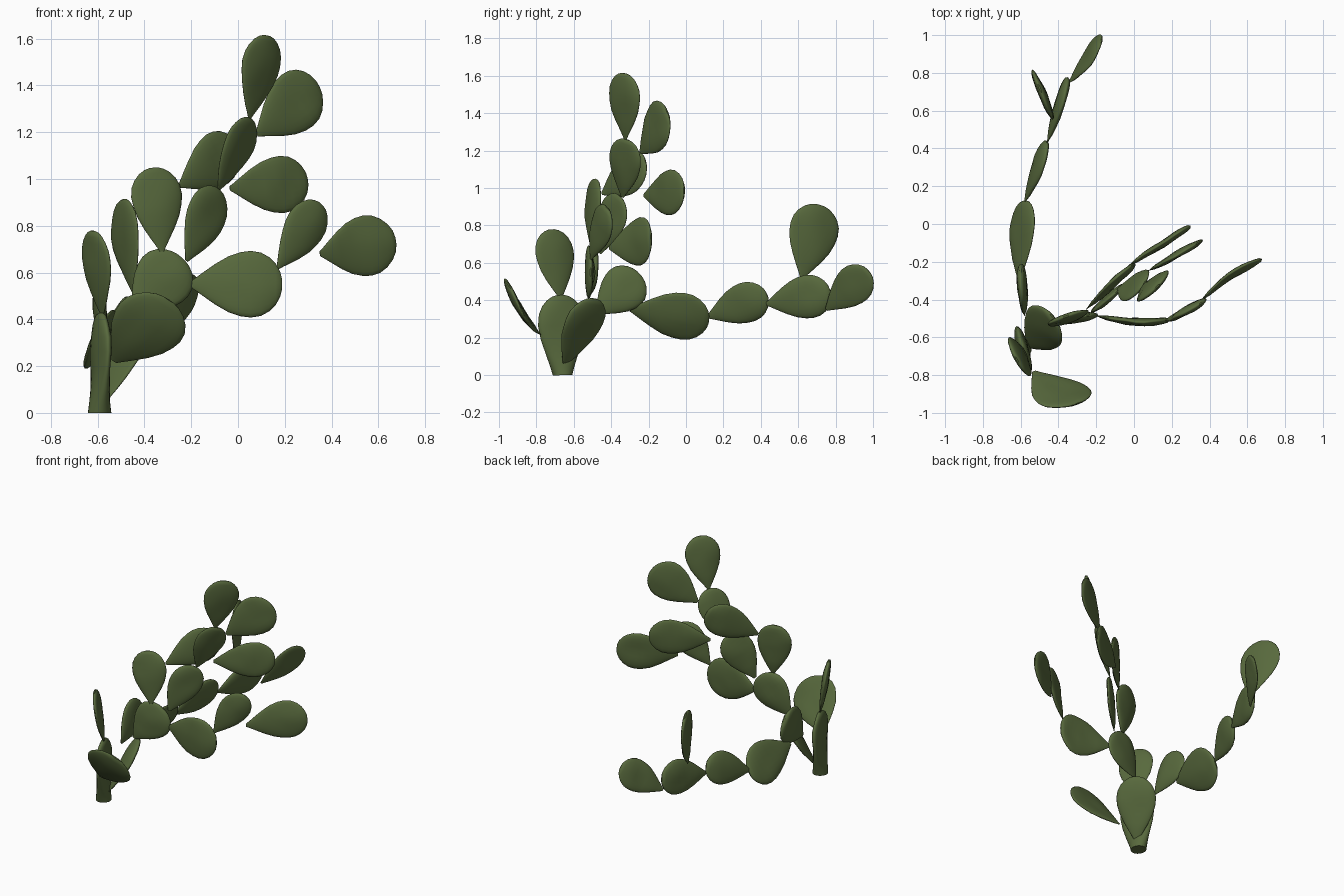
import bpy, bmesh, math
from mathutils import Vector, noise

if "Cube" in bpy.data.objects:
    bpy.data.objects.remove(bpy.data.objects["Cube"])

green = bpy.data.materials.new("cactus_green")
green.diffuse_color = (0.098, 0.143, 0.047, 1)
green.use_nodes = True
green.node_tree.nodes["Principled BSDF"].inputs["Base Color"].default_value = green.diffuse_color

# Pad outline: (fraction of length, fraction of half width)
OUTLINE = [(0, .08), (.06, .19), (.15, .37), (.28, .62), (.42, .84), (.55, .96),
           (.66, 1), (.77, .95), (.86, .81), (.93, .61), (.975, .38), (.995, .16)]
STEM = [(0, .4), (.1, .5), (.25, .68), (.45, .9), (.62, 1), (.76, .95),
        (.86, .8), (.93, .6), (.975, .38), (.995, .16)]
SIDES = 24


def pad(name, base, tip, across, width, thick=0.045, bend=0.0, outline=OUTLINE, foot=0.0):
    """Flattened egg-shaped pad lofted from elliptical rings."""
    base, tip = Vector(base), Vector(tip)
    axis = tip - base
    a = axis.normalized()
    w = Vector(across)
    w = (w - a * w.dot(a)).normalized()
    n = a.cross(w)
    bm = bmesh.new()
    rings = []
    for t, k in outline:
        centre = base + axis * t + n * (bend * math.sin(math.pi * t))
        depth = thick / 2 * min(1, .25 + .75 * k) * min(1, k * 3)
        depth = max(depth, foot / 2 * (1 - t))             # thick woody foot
        ring = []
        for i in range(SIDES):
            ang = 2 * math.pi * i / SIDES
            p = centre + w * (math.cos(ang) * width / 2 * k) + n * (math.sin(ang) * depth)
            p += n * (noise.noise(p * 9) * 0.008 * k)      # gentle dents
            ring.append(bm.verts.new(p))
        rings.append(ring)
    for lo, hi in zip(rings, rings[1:]):
        for i in range(SIDES):
            j = (i + 1) % SIDES
            bm.faces.new((lo[i], lo[j], hi[j], hi[i]))
    bm.faces.new(rings[0][::-1])
    bm.faces.new(rings[-1])
    bmesh.ops.recalc_face_normals(bm, faces=bm.faces)
    me = bpy.data.meshes.new(name)
    bm.to_mesh(me)
    bm.free()
    me.materials.append(green)
    ob = bpy.data.objects.new(name, me)
    bpy.context.collection.objects.link(ob)
    for f in me.polygons:
        f.use_smooth = len(f.vertices) == 4
    return ob


# Stem and the pads growing straight from it
pad("stem_pad", (-.592, -.66, 0), (-.585, -.67, .43), (-.28, 1, 0), .26, .06, outline=STEM, foot=.10)
pad("stem_side_pad", (-.565, -.65, .05), (-.43, -.49, .41), (-.6, .8, 0), .26, .05)
pad("stem_top_pad", (-.58, -.67, .41), (-.62, -.72, .78), (.11, -.2, 0), .235)
pad("front_pad", (-.53, -.78, .22), (-.295, -.95, .485), (-.7, -.4, .7), .32, .04, .02)

# Branch running to the back
pad("back_pad_1", (-.58, -.48, .33), (-.60, -.245, .54), (0, -.6, .7), .25, .055)
pad("back_pad_2", (-.61, -.30, .35), (-.58, .125, .295), (.45, 0, .9), .28, .05)
pad("back_pad_3", (-.58, .115, .31), (-.46, .435, .43), (.25, 0, 1), .22, .05)
pad("back_pad_4", (-.46, .43, .38), (-.35, .775, .44), (.15, 0, 1), .235, .05)
pad("back_pad_5", (-.345, .75, .35), (-.17, .98, .555), (0, -.5, .8), .21, .035)
pad("back_upright_pad", (-.45, .62, .52), (-.50, .72, .91), (-.11, .26, 0), .285, .045)

# Lower branch running to the right
pad("middle_pad", (-.45, -.525, .42), (-.24, -.485, .665), (-.7, -.1, .7), .26, .05)
pad("right_pad_1", (-.205, -.485, .55), (.19, -.51, .55), (0, 0, 1), .285, .045, .02)
pad("right_pad_2", (.17, -.51, .62), (.355, -.42, .895), (.7, .45, -.45), .20, .045)
pad("right_pad_3", (.35, -.41, .68), (.675, -.185, .735), (-.1, 0, 1), .26, .04, -.02)

# Upper branches
pad("left_upright_pad", (-.325, -.51, .69), (-.36, -.49, 1.05), (.22, .08, 0), .23)
pad("left_tilted_pad", (-.25, -.45, .97), (-.005, -.215, 1.145), (-.35, -.2, .9), .235, .04)
pad("upper_pad_1", (-.22, -.46, .65), (-.085, -.355, .96), (.7, .6, -.4), .22, .04)
pad("upper_pad_2", (-.085, -.34, .95), (.055, -.315, 1.26), (.6, .8, -.1), .21, .04)
pad("upper_side_pad", (-.035, -.225, .96), (.30, -.01, .985), (-.05, 0, 1), .245, .04)
pad("top_pad", (.05, -.325, 1.26), (.125, -.33, 1.615), (.7, .7, 0), .23, .045)
pad("top_side_pad", (.08, -.245, 1.19), (.34, -.10, 1.41), (-.5, -.3, .8), .27, .04)
